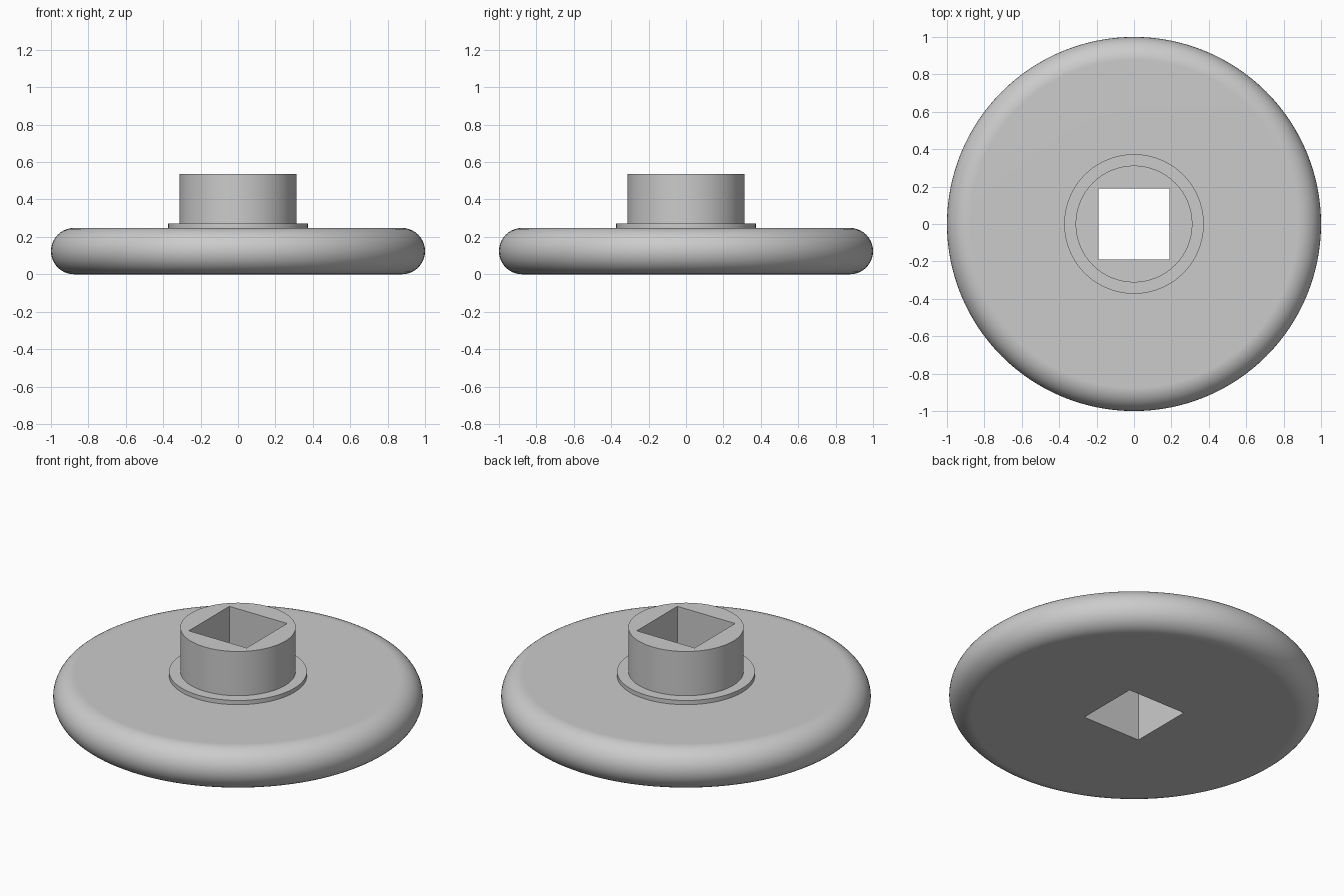
import bpy, bmesh
from math import sin, cos, pi, radians
from mathutils import Vector

old = bpy.data.objects.get("Cube")
if old:
    bpy.data.objects.remove(old, do_unlink=True)

DISC_R, DISC_H = 1.0, 0.248
COLLAR_R, COLLAR_TOP = 0.373, 0.273
HUB_R, HUB_TOP = 0.312, 0.537
BORE = 0.382
SEGMENTS, RIM_STEPS = 128, 20

grey = bpy.data.materials.new("light_grey")
grey.use_nodes = True
colour = (0.6, 0.6, 0.6, 1)
grey.diffuse_color = colour
grey.node_tree.nodes["Principled BSDF"].inputs["Base Color"].default_value = colour


def new_object(name, bm):
    bmesh.ops.recalc_face_normals(bm, faces=bm.faces)
    mesh = bpy.data.meshes.new(name)
    bm.to_mesh(mesh)
    bm.free()
    mesh.materials.append(grey)
    obj = bpy.data.objects.new(name, mesh)
    bpy.context.collection.objects.link(obj)
    return obj


# Turned profile: flat base, half-round rim, thin collar, hub
rim = DISC_H / 2
profile = [(0, 0)]
for i in range(RIM_STEPS + 1):
    a = -pi / 2 + pi * i / RIM_STEPS
    profile.append((DISC_R - rim + rim * cos(a), rim + rim * sin(a)))
profile += [(COLLAR_R, DISC_H), (COLLAR_R, COLLAR_TOP),
            (HUB_R, COLLAR_TOP), (HUB_R, HUB_TOP), (0, HUB_TOP)]

bm = bmesh.new()
verts = [bm.verts.new((r, 0, z)) for r, z in profile]
edges = [bm.edges.new(pair) for pair in zip(verts, verts[1:])]
bmesh.ops.spin(bm, geom=verts + edges, cent=(0, 0, 0), axis=(0, 0, 1),
               angle=2 * pi, steps=SEGMENTS, use_merge=True)
bmesh.ops.remove_doubles(bm, verts=bm.verts, dist=1e-5)
wheel = new_object("wheel_with_hub", bm)

# Square bore through the full height
bm = bmesh.new()
bmesh.ops.create_cube(bm, size=1)
bmesh.ops.scale(bm, vec=Vector((BORE, BORE, 2)), verts=bm.verts)
cutter = new_object("square_bore_cutter", bm)

bpy.context.view_layer.objects.active = wheel
wheel.select_set(True)
cut = wheel.modifiers.new("square_bore", 'BOOLEAN')
cut.operation = 'DIFFERENCE'
cut.solver = 'EXACT'
cut.object = cutter
bpy.ops.object.modifier_apply(modifier=cut.name)
bpy.data.objects.remove(cutter, do_unlink=True)

# Smooth the round surfaces, keep corners crisp and flats flat
bpy.ops.object.shade_smooth_by_angle(angle=radians(30))
flat = wheel.modifiers.new("flat_faces", 'WEIGHTED_NORMAL')
flat.keep_sharp = True
